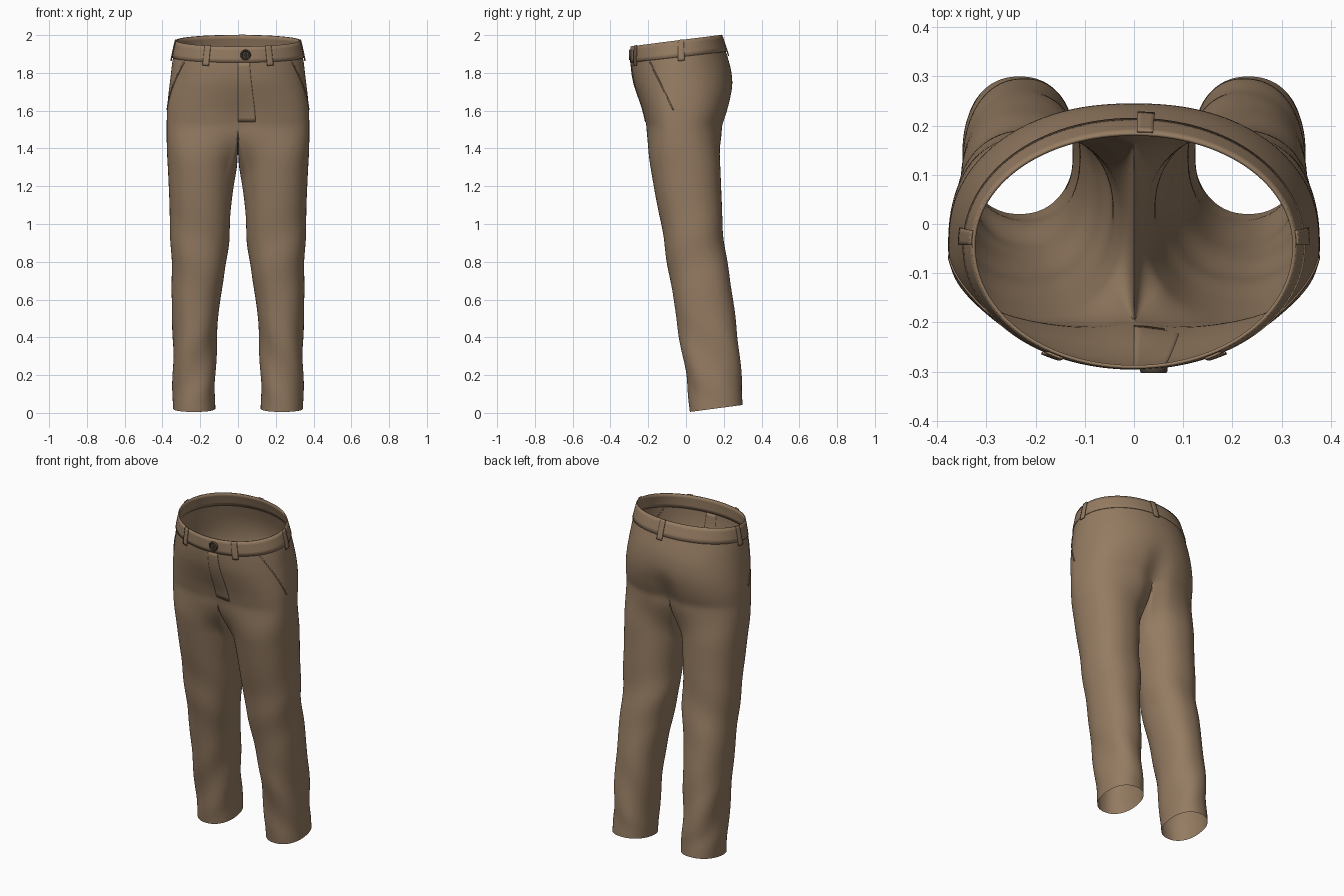
import bpy, bmesh, math
from mathutils import Vector

if "Cube" in bpy.data.objects:
    bpy.data.objects.remove(bpy.data.objects["Cube"])


def material(name, rgb):
    m = bpy.data.materials.new(name)
    m.diffuse_color = (*rgb, 1)
    m.use_nodes = True
    m.node_tree.nodes["Principled BSDF"].inputs["Base Color"].default_value = m.diffuse_color
    return m


CLOTH = material("brown cloth", (0.30, 0.20, 0.122))
DARK = material("dark button", (0.085, 0.065, 0.045))

# u, half width, front y, back y
TORSO = [(1.52, .378, -.213, .197), (1.60, .376, -.232, .226), (1.68, .368, -.257, .245),
         (1.76, .357, -.280, .241), (1.85, .345, -.291, .213), (1.95, .322, -.289, .178)]
# z, inner x, outer x, front y, back y
LEG = [(0, .12, .345, .020, .300), (.2, .12, .345, -.002, .290), (.4, .112, .347, -.035, .275),
       (.6, .094, .350, -.066, .250), (.85, .052, .355, -.108, .209), (1.0, .045, .360, -.133, .195),
       (1.2, .030, .367, -.171, .186), (1.4, .010, .376, -.203, .182), (1.52, .005, .378, -.213, .195)]
K, J = 41, 15            # outer and inseam points of a leg ring
SPLIT, TOP, SEAM = 1.52, 1.94, 1.855


def smooth(f):
    f = max(0, min(1, f))
    return f * f * (3 - 2 * f)


def sample(table, z):
    """Smooth interpolation through the key rows."""
    z = max(table[0][0], min(table[-1][0], z))
    i = max(k for k in range(len(table) - 1) if table[k][0] <= z)
    n = len(table) - 1
    slope = lambda k, c: ((table[min(k + 1, n)][c] - table[max(k - 1, 0)][c]) /
                          (table[min(k + 1, n)][0] - table[max(k - 1, 0)][0]))
    p, q = table[i], table[i + 1]
    h = q[0] - p[0]
    f = (z - p[0]) / h
    return [(2*f**3 - 3*f**2 + 1) * p[c] + (f**3 - 2*f*f + f) * h * slope(i, c) +
            (3*f*f - 2*f**3) * q[c] + (f**3 - f*f) * h * slope(i + 1, c)
            for c in range(1, len(p))]


def power(v, e):
    return math.copysign(abs(v) ** e, v) if abs(v) > 1e-9 else 0.0


def torso(t, u, out=0.0):
    """Point on the seat: t runs -90 (front) over 0 (side) to 90 (back)."""
    a, yf, yb = sample(TORSO, u)
    e = .80 + .18 * smooth((u - SPLIT) / .36)
    c, s = math.cos(math.radians(t)), math.sin(math.radians(t))
    cy = -.045
    x = a * power(c, e)
    y = cy + (yb - cy if s > 0 else cy - yf) * power(s, e)
    # cleft at the back and slight hollow at the front
    low = 1 - smooth((u - SPLIT) / .2)
    y -= (.035 * low if s > 0 else -.012 * low) * math.exp(-(x / .06) ** 2)
    z = u + .06 * smooth((u - 1.5) / .44) * (y + .29) / .47
    n = Vector((c / a, s / .24, 0)).normalized() * out
    return Vector((x, y, z)) + n


def leg_ring(v):
    """Ring of one leg; near the split it blends into the seat and crotch curve."""
    xi, xo, yf, yb = sample(LEG, v)
    w = smooth((SPLIT - v) / .24)
    front, back = torso(-90, SPLIT), torso(90, SPLIT)
    ring = []
    for i in range(K + J):
        if i < K:
            phi = -138 + 276 * i / (K - 1)
            p, drop = torso(-90 + 180 * i / (K - 1), SPLIT), 0
        else:
            f = (i - K + 1) / (J + 1)
            phi = 138 + 84 * f
            g = (1 + math.cos(math.pi * f)) / 2
            p = front.lerp(back, g)
            drop = .095 * math.sin(math.pi * f)
        r = math.radians(phi)
        # soft folds toward the hem and behind the knee
        fold = .005 * math.sin(3 * r + 15 * v) * smooth((.6 - v) / .3) * smooth(v / .15)
        fold += .004 * math.sin(2 * r - 18 * v) * math.exp(-((v - .85) / .2) ** 2)
        x = (xi + xo) / 2 + ((xo - xi) / 2 + fold) * power(math.cos(r), .9)
        y = (yf + yb) / 2 + ((yb - yf) / 2 + fold) * power(math.sin(r), .9)
        x, y = p.x + (x - p.x) * w, p.y + (y - p.y) * w
        z = v - drop * smooth((v - .9) / .55)
        z += (.005 + .037 * (y - .02) / .28) * smooth(1 - v / .3)
        ring.append(Vector((x, y, z)))
    return ring


def finish(bm, name, mat, mirror=False, subsurf=0, thick=0):
    bmesh.ops.recalc_face_normals(bm, faces=bm.faces)
    me = bpy.data.meshes.new(name)
    bm.to_mesh(me)
    bm.free()
    ob = bpy.data.objects.new(name, me)
    bpy.context.collection.objects.link(ob)
    me.materials.append(mat)
    if mirror:
        m = ob.modifiers.new("mirror", 'MIRROR')
        m.use_clip = True
        m.merge_threshold = .0005
    if thick:
        m = ob.modifiers.new("thickness", 'SOLIDIFY')
        m.thickness, m.offset = thick, 0
    if subsurf:
        ob.modifiers.new("smooth", 'SUBSURF').levels = subsurf
    bpy.ops.object.select_all(action='DESELECT')
    bpy.context.view_layer.objects.active = ob
    ob.select_set(True)
    bpy.ops.object.shade_smooth_by_angle(angle=math.radians(40))
    return ob


# Seat and legs: one half, mirrored
bm = bmesh.new()
levels = 46
rings = [[bm.verts.new(p) for p in leg_ring(SPLIT * (1 - k / levels))] for k in range(levels + 1)]
for a, b in zip(rings, rings[1:]):
    for i in range(K + J):
        j = (i + 1) % (K + J)
        bm.faces.new((a[i], a[j], b[j], b[i]))
below = rings[0][:K]
for k in range(1, 15):
    u = SPLIT + (SEAM + .005 - SPLIT) * k / 14
    row = [bm.verts.new(torso(-90 + 180 * i / (K - 1), u)) for i in range(K)]
    for i in range(K - 1):
        bm.faces.new((below[i], below[i + 1], row[i + 1], row[i]))
    below = row
finish(bm, "seat_and_legs", CLOTH, mirror=True, subsurf=1)


def patch(name, t0, t1, u0, u1, out, thick, mirror=True, lean=0, nt=4, nu=8):
    """Thin cloth piece lying on the seat; lean slants it as u falls."""
    bm = bmesh.new()
    grid = [[bm.verts.new(torso(t0 + (t1 - t0) * i / nt + lean * (1 - k / nu),
                                u0 + (u1 - u0) * k / nu, out))
             for i in range(nt + 1)] for k in range(nu + 1)]
    for a, b in zip(grid, grid[1:]):
        for i in range(nt):
            bm.faces.new((a[i], a[i + 1], b[i + 1], b[i]))
    return finish(bm, name, CLOTH, mirror=mirror, thick=thick)


# Waistband, fly and slanted pocket edges
patch("waistband", -90, 90, SEAM, TOP, .001, .007, nt=64, nu=4)
patch("fly", -90, -80, 1.54, SEAM, .001, .003, mirror=False, nt=8, nu=14)
patch("pocket_edge", -36, -34.5, 1.60, 1.845, .001, .004, lean=31, nt=1, nu=14)

# Belt loops
patch("front_belt_loops", -64.5, -58.5, 1.835, 1.942, .008, .005)
patch("side_belt_loops", .5, 7.5, 1.835, 1.942, .008, .005)
patch("back_belt_loop", 83.5, 89, 1.835, 1.942, .008, .005, mirror=False)

# Button: turned profile with a raised rim
bm = bmesh.new()
profile = [(.028, 0), (.028, .009), (.025, .013), (.020, .012), (.017, .008), (.008, .008), (.006, .011)]
N = 32
loops = [[bm.verts.new((.04 + r * math.cos(2 * math.pi * i / N), -.290 - d,
                        1.895 + r * math.sin(2 * math.pi * i / N))) for i in range(N)]
         for r, d in profile]
for a, b in zip(loops, loops[1:]):
    for i in range(N):
        bm.faces.new((a[i], a[(i + 1) % N], b[(i + 1) % N], b[i]))
bm.faces.new(loops[-1])
bm.faces.new(loops[0][::-1])
finish(bm, "button", DARK)
